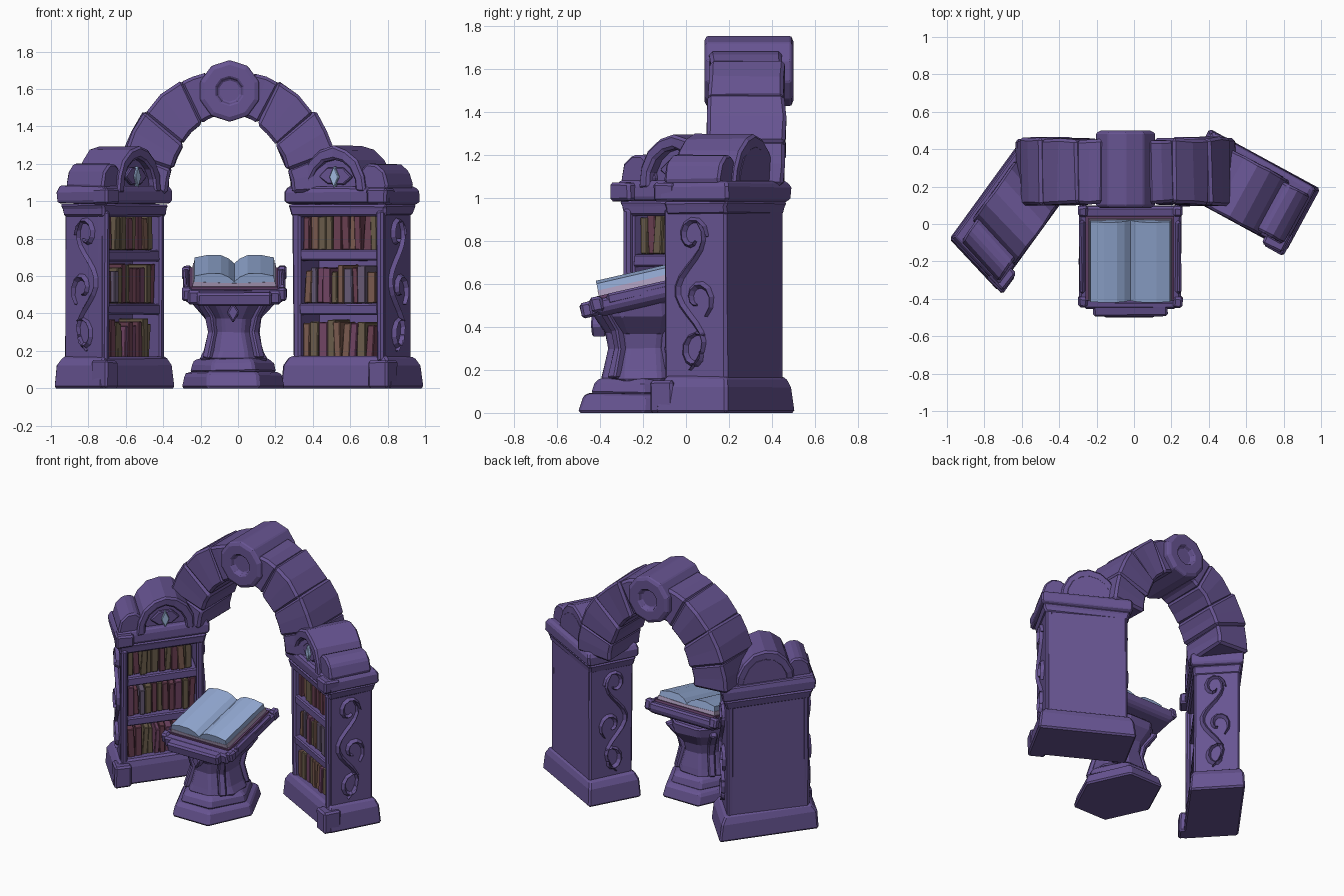
import bpy, bmesh, random
from math import sin, cos, pi, radians
from mathutils import Matrix, Vector

random.seed(11)
if "Cube" in bpy.data.objects:
    bpy.data.objects.remove(bpy.data.objects["Cube"])


def material(name, rgb):
    m = bpy.data.materials.new(name)
    m.use_nodes = True
    col = (*rgb, 1)
    m.diffuse_color = col
    m.node_tree.nodes["Principled BSDF"].inputs["Base Color"].default_value = col
    return m


STONE = material("purple stone", (0.135, 0.088, 0.285))
PAGE = material("blue page", (0.30, 0.41, 0.67))
EDGE = material("lilac page edge", (0.42, 0.34, 0.51))
COVER = material("plum cover", (0.14, 0.06, 0.16))
GEM = material("pale blue gem", (0.36, 0.50, 0.75))
BOOKS = [material("maroon book", (0.15, 0.052, 0.085)),
         material("brown book", (0.20, 0.105, 0.08)),
         material("olive book", (0.15, 0.112, 0.072)),
         material("magenta book", (0.17, 0.06, 0.13)),
         material("slate book", (0.14, 0.105, 0.18))]
I = Matrix.Identity(4)


def loft(name, rings, mat=STONE, M=I, rough=0.004, bevel=0.012):
    """Skin a stack of equal rings, cap the ends, chip and bevel the result."""
    bm = bmesh.new()
    vs = [[bm.verts.new(p) for p in r] for r in rings]
    n = len(vs[0])
    for a, b in zip(vs, vs[1:]):
        for i in range(n):
            bm.faces.new((a[i], a[(i + 1) % n], b[(i + 1) % n], b[i]))
    bm.faces.new(vs[0])
    bm.faces.new(vs[-1])
    bmesh.ops.recalc_face_normals(bm, faces=bm.faces)
    for v in bm.verts:
        if v.co.z > 0.01 and rough:
            v.co += Vector([random.uniform(-rough, rough) for _ in range(3)])
    return finish(name, bm, mat, M, bevel)


def finish(name, bm, mat, M, bevel):
    me = bpy.data.meshes.new(name)
    bm.to_mesh(me)
    bm.free()
    me.transform(M)
    me.materials.append(mat)
    ob = bpy.data.objects.new(name, me)
    bpy.context.collection.objects.link(ob)
    if bevel:
        b = ob.modifiers.new("worn_edges", 'BEVEL')
        b.width, b.segments, b.limit_method = bevel, 1, 'ANGLE'
        b.angle_limit = radians(35)
    return ob


def tiers(name, levels, M=I, **kw):
    """Stacked rectangles: (z, half width, half depth)."""
    return loft(name, [[(-w, -d, z), (w, -d, z), (w, d, z), (-w, d, z)]
                       for z, w, d in levels], M=M, **kw)


def box(name, x0, x1, y0, y1, z0, z1, M=I, **kw):
    return loft(name, [[(x0, y0, z), (x1, y0, z), (x1, y1, z), (x0, y1, z)]
                       for z in (z0, z1)], M=M, **kw)


def prism(name, profile, y0, y1, M=I, **kw):
    """Front outline pushed along the depth."""
    return loft(name, [[(x, y, z) for x, z in profile] for y in (y0, y1)], M=M, **kw)


def arc(name, centre, inner, outer, y0, y1, a0, a1, steps, M=I, **kw):
    """Curved stone block following an ellipse."""
    rings = []
    for i in range(steps + 1):
        t = radians(a0 + (a1 - a0) * i / steps)
        rings.append([(centre[0] + r[0] * cos(t), y, centre[1] + r[1] * sin(t))
                      for r, y in ((inner, y0), (outer, y0), (outer, y1), (inner, y1))])
    return loft(name, rings, M=M, **kw)


def vine(name, path, side, M):
    """Tapered carved strand on a side wall; path holds (y, z)."""
    rings, n = [], len(path)
    for i, (y, z) in enumerate(path):
        a, b = path[max(i - 1, 0)], path[min(i + 1, n - 1)]
        t = Vector((b[0] - a[0], b[1] - a[1])).normalized()
        w = 0.004 + 0.018 * sin(pi * (i + 0.5) / n)
        x = side * 0.275
        rings.append([(x, y - t.y * w, z + t.x * w), (x + side * 0.028, y, z),
                      (x, y + t.y * w, z - t.x * w)])
    loft(name, rings, M=M, rough=0, bevel=0)


def book_row(prefix, floor, M):
    x, k = -0.228, 0
    while x < 0.185:
        w, h = random.uniform(0.032, 0.052), random.uniform(0.165, 0.21)
        lean = random.choice((0, 0, 0, 0.012, -0.008))
        d = random.uniform(0.105, 0.13)
        prism(f"{prefix}_book_{k}", [(x, floor), (x + w, floor),
              (x + w + lean, floor + h), (x + lean, floor + h)], -d, 0.08, M,
              mat=random.choices(BOOKS, (3, 3, 2, 2, 1))[0], rough=0.002, bevel=0.004)
        x += w + 0.002
        k += 1


def bookcase(side, x, y, turn, skew, out):
    """One bookcase; skew leans its depth, out points away from the arch."""
    a, b = radians(turn), radians(turn + skew)
    M = Matrix(((cos(a), -sin(b), 0, x), (sin(a), cos(b), 0, y), (0, 0, 1, 0), (0, 0, 0, 1)))
    p = side + "_case_"
    tiers(p + "plinth", [(0, .338, .19), (.12, .326, .182), (.17, .295, .163)], M)
    box(p + "back", -.275, .275, .06, .155, .15, .95, M)
    for s, n in ((-1, "right"), (1, "left")):
        box(p + n + "_wall", *sorted((s * .232, s * .282)), -.155, .155, .15, .95, M)
        # Carved strands: one long wave and three curls
        wave = [(-.03 + .07 * sin(i * .55), .2 + .043 * i) for i in range(17)]
        vine(p + n + "_wave", wave, s, M)
        for j, (cy, cz) in enumerate(((.01, .53), (-.02, .82), (.0, .28))):
            curl = [(cy + r * cos(t), cz + 1.2 * r * sin(t)) for r, t in
                    ((.08 - .0055 * i, .55 * i - 1 + j) for i in range(11))]
            vine(f"{p}{n}_curl_{j}", curl, s, M)
    # Outer corner pillar standing forward of the shelves
    for n, x0, x1, y0, z0, z1 in (("foot", .215, .333, -.222, 0, .15),
                                  ("pillar", .236, .28, -.175, .14, .95),
                                  ("capital", .2, .318, -.215, .985, 1.07)):
        box(p + "corner_" + n, *sorted((out * x0, out * x1)), y0, -.1, z0, z1, M)
    # Rolled shoulder beside the pediment
    roll = [(out * .205 + .095 * cos(k * pi / 5), 1.09 + .115 * sin(k * pi / 5))
            for k in range(10)]
    prism(p + "shoulder", roll, -.165, .13, M)
    # Shelves and books
    for i, z in enumerate((.165, .455, .74)):
        if i:
            box(f"{p}shelf_{i}", -.24, .24, -.15, .08, z - .06, z, M, bevel=.008)
        book_row(f"{p}row_{i}", z, M)
    # Cornice
    arc(p + "opening_head", (0, .925), (.24, .03), (.24, .065), -.155, -.05, 0, 180, 6, M, bevel=0)
    tiers(p + "neck", [(.92, .285, .158), (.96, .295, .165), (.985, .305, .172)], M)
    tiers(p + "cornice", [(.985, .305, .172), (1.0, .318, .182),
                          (1.05, .318, .182), (1.08, .30, .17)], M)
    # Pediment with a gem set in an eye-shaped plate
    arc(p + "pediment", (-out * .02, 1.06), (.14, .165), (.2, .235), -.185, .15, -4, 184, 8, M)
    field = [(-out * .02 + .17 * cos(k * pi / 8), 1.05 + .2 * sin(k * pi / 8)) for k in range(9)]
    prism(p + "pediment_field", field, -.135, .15, M)
    lens = [(-.1, 1.13), (-.045, 1.09), (.045, 1.09), (.1, 1.13), (.045, 1.18), (-.045, 1.18)]
    prism(p + "eye_plate", [(u - out * .02, v) for u, v in lens], -.155, -.12, M, bevel=.006)
    gem = [(0, 1.07), (.028, 1.13), (0, 1.19), (-.028, 1.13)]
    prism(p + "gem", [(u - out * .02, v) for u, v in gem],
          -.17, -.14, M, mat=GEM, rough=0, bevel=.004)


bookcase("left", .61, .183, -28.5, 0, 1)
bookcase("right", -.66, .055, 54, -11, -1)

# Arch stones on both sides of the keystone
for s, n in ((1, "left"), (-1, "right")):
    for k, (a0, a1, grow) in enumerate(((3, 21, .0), (20, 41, .012), (40, 64, .0), (63, 78, -.01))):
        arc(f"{n}_arch_stone_{k}", (-.045, 1.02), (s * (.33 - grow / 2), .44 - grow / 2),
            (s * (.59 + grow), .695 + grow), .105 - grow / 2, .455 + grow / 2,
            a0, a1, 2, rough=.007, bevel=.016)

# Keystone drum with sunken ends
bm = bmesh.new()
place = Matrix.Translation((-.045, .292, 1.59)) @ Matrix.Rotation(pi / 2, 4, 'X')
bmesh.ops.create_cone(bm, cap_ends=True, segments=10, radius1=.165, radius2=.165,
                      depth=.39, matrix=place)
ends = [f for f in bm.faces if len(f.verts) == 10]
bmesh.ops.inset_individual(bm, faces=ends, thickness=.025, depth=.012)
bmesh.ops.inset_individual(bm, faces=ends, thickness=.065)
bmesh.ops.inset_individual(bm, faces=ends, thickness=.012, depth=-.03)
finish("keystone", bm, STONE, I, .006)

# Lectern pedestal
STAND = Matrix.Translation((-.025, -.2, 0))


def turned(name, sides, levels, phase=0):
    loft(name, [[(rx * cos(phase + k * 2 * pi / sides), ry * sin(phase + k * 2 * pi / sides), z)
                 for k in range(sides)] for z, rx, ry in levels], M=STAND)


turned("lectern_foot", 6, [(0, .28, .35), (.07, .265, .325), (.09, .24, .30)])
turned("lectern_step", 6, [(.085, .235, .275), (.135, .22, .26), (.16, .19, .23)])
turned("lectern_column", 8, [(.15, .2, .21), (.2, .175, .2), (.3, .145, .175),
                             (.37, .155, .19), (.45, .235, .25), (.52, .25, .26)], pi / 8)
for k in range(4):
    R = STAND @ Matrix.Rotation(pi / 4 + k * pi / 2, 4, 'Z')
    prism(f"column_rib_{k}", [(.13, .16), (.215, .16), (.175, .3), (.195, .38), (.27, .47),
                              (.2, .49), (.13, .38)], -.025, .025, R, bevel=.008)
prism("column_diamond", [(0, .35), (.035, .405), (0, .46), (-.035, .405)], -.24, -.17,
      STAND, bevel=.008)

# Tilted desk
DESK = Matrix.Translation((-.02, -.17, .555)) @ Matrix.Rotation(radians(13), 4, 'X')
tiers("desk", [(-.055, .235, .235), (-.025, .272, .272), (.028, .272, .272)], DESK)
box("desk_front_lip", -.25, .25, -.29, -.24, -.045, .03, DESK)
box("desk_front_ledge", -.2, .2, -.33, -.25, -.045, .03, DESK)
for sx in (-1, 1):
    box(f"desk_rail_{sx + 1}", *sorted((sx * .24, sx * .272)), -.2, .2, -.01, .042, DESK)
    for sy in (-1, 1):
        box(f"desk_corner_{sx + 1}{sy + 1}", *sorted((sx * .228, sx * .28)),
            *sorted((sy * .22, sy * .278)), -.03, .042, DESK)

# Open book
box("book_cover", -.238, .235, -.236, .225, .026, .042, DESK, mat=COVER, rough=0, bevel=0)
for s, n in ((-1, "right"), (1, "left")):
    lower = [(0, .04), (s * .224, .04), (s * .22, .068), (0, .06)]
    prism(n + "_page_block", lower, -.232, .215, DESK, mat=EDGE, rough=0, bevel=0)
    upper = [(0, .058), (s * .216, .067), (s * .212, .1), (s * .14, .114),
             (s * .07, .112), (s * .03, .094), (0, .068)]
    prism(n + "_page", upper, -.23, .21, DESK, mat=PAGE, rough=0, bevel=0)
